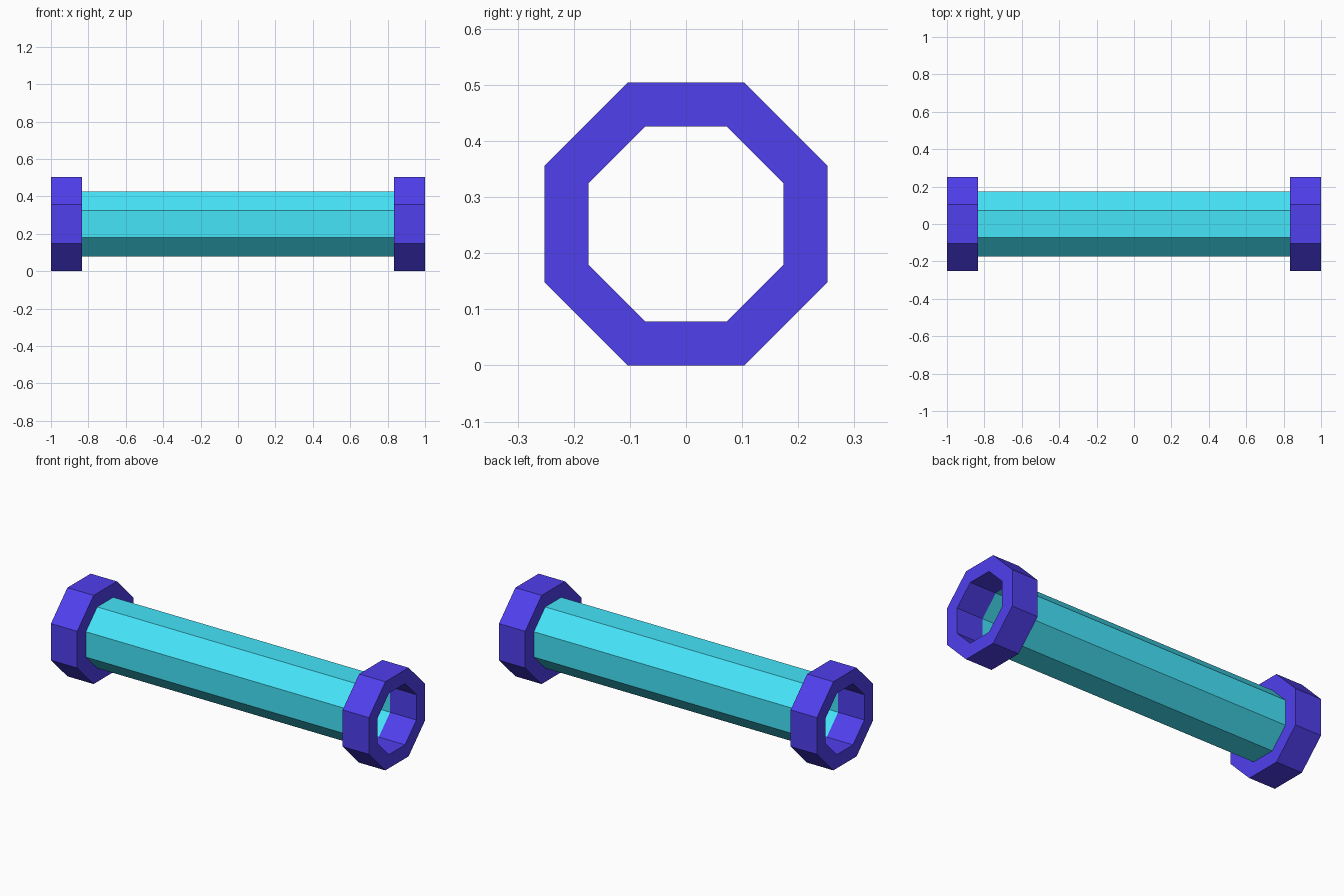
import bpy, bmesh, math

if "Cube" in bpy.data.objects:
    bpy.data.objects.remove(bpy.data.objects["Cube"])

SIDES = 8
CZ = 0.252               # axis height
R_OUT, R_IN = 0.252, 0.174   # flat-to-centre radii
X_END, X_COLLAR = 1.0, 0.835


def material(name, rgb):
    m = bpy.data.materials.new(name)
    m.diffuse_color = (*rgb, 1)
    m.use_nodes = True
    m.node_tree.nodes["Principled BSDF"].inputs["Base Color"].default_value = m.diffuse_color
    return m


def lathe(name, profile, mat, closed):
    """Sweep an (x, radius) profile around the x axis in flat octagonal steps."""
    bm = bmesh.new()
    k = 1 / math.cos(math.pi / SIDES)
    loops = []
    for x, r in profile:
        angles = [(i + 0.5) * 2 * math.pi / SIDES for i in range(SIDES)]
        loops.append([bm.verts.new((x, r * k * math.cos(a), r * k * math.sin(a)))
                      for a in angles])
    pairs = list(zip(loops, loops[1:]))
    if closed:
        pairs.append((loops[-1], loops[0]))
    for a, b in pairs:
        for i in range(SIDES):
            j = (i + 1) % SIDES
            bm.faces.new((a[i], b[i], b[j], a[j]))
    bmesh.ops.recalc_face_normals(bm, faces=bm.faces)
    mesh = bpy.data.meshes.new(name)
    bm.to_mesh(mesh)
    bm.free()
    mesh.materials.append(mat)
    obj = bpy.data.objects.new(name, mesh)
    obj.location.z = CZ
    bpy.context.collection.objects.link(obj)
    return obj


blue = material("collar_blue", (0.08, 0.05, 0.85))
cyan = material("tube_cyan", (0.06, 0.78, 0.95))

# Thin open tube between the collars
lathe("tube", [(-X_COLLAR, R_IN), (X_COLLAR, R_IN)], cyan, False)

# Hollow collar at each end
for side, s in (("left", -1), ("right", 1)):
    lathe(f"{side}_collar",
          [(s * X_COLLAR, R_IN), (s * X_COLLAR, R_OUT),
           (s * X_END, R_OUT), (s * X_END, R_IN)], blue, True)
